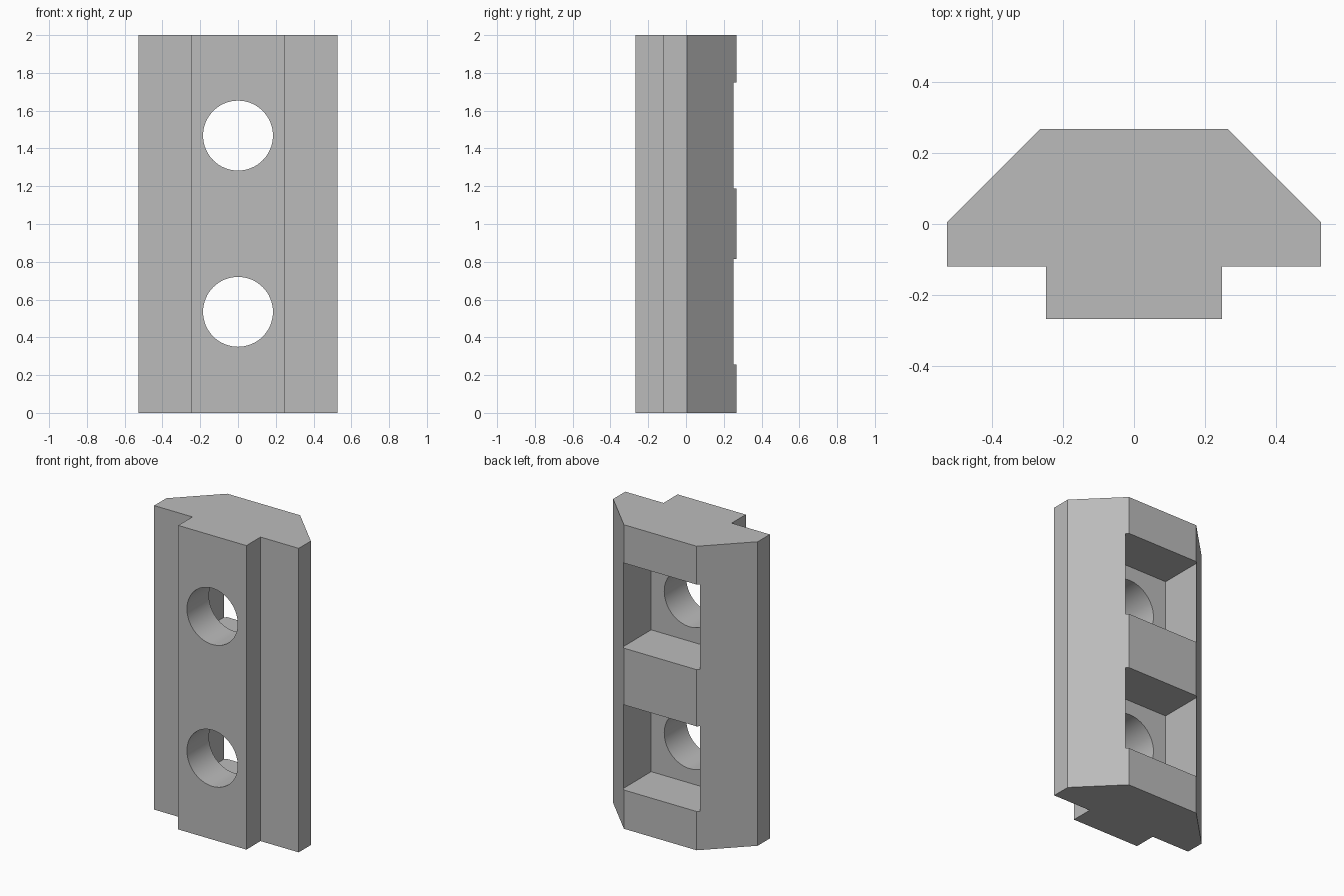
import bpy
import bmesh

# Remove the default cube
if "Cube" in bpy.data.objects:
    bpy.data.objects.remove(bpy.data.objects["Cube"], do_unlink=True)

HEIGHT = 2.0
HOLE_HEIGHTS = (0.535, 1.468)

steel = bpy.data.materials.new("grey_steel")
steel.use_nodes = True
colour = (0.5, 0.5, 0.5, 1)
steel.diffuse_color = colour
steel.node_tree.nodes["Principled BSDF"].inputs["Base Color"].default_value = colour


def cut(target, cutter):
    """Subtract a hidden cutter from the target."""
    cutter.hide_render = True
    mod = target.modifiers.new(cutter.name, "BOOLEAN")
    mod.operation = "DIFFERENCE"
    mod.solver = "EXACT"
    mod.object = cutter
    bpy.ops.object.select_all(action="DESELECT")
    bpy.context.view_layer.objects.active = target
    target.select_set(True)
    bpy.ops.object.modifier_apply(modifier=mod.name)
    bpy.data.objects.remove(cutter, do_unlink=True)


# Slot nut body: mirrored half profile extruded upwards
half = [(0.248, -0.267), (0.248, -0.12), (0.526, -0.12), (0.526, 0.006), (0.265, 0.267)]
profile = half + [(-x, y) for x, y in reversed(half)]
bm = bmesh.new()
base = bm.faces.new([bm.verts.new((x, y, 0)) for x, y in profile])
top = bmesh.ops.extrude_face_region(bm, geom=[base])["geom"]
bmesh.ops.translate(bm, vec=(0, 0, HEIGHT),
                    verts=[v for v in top if isinstance(v, bmesh.types.BMVert)])
bmesh.ops.recalc_face_normals(bm, faces=bm.faces)
mesh = bpy.data.meshes.new("slot_nut_body")
bm.to_mesh(mesh)
bm.free()
mesh.materials.append(steel)
body = bpy.data.objects.new("slot_nut_body", mesh)
bpy.context.collection.objects.link(body)

# Square pockets in the back and round holes through to the front
FLOOR, BACK, POCKET = -0.038, 0.5, 0.56
for z in HOLE_HEIGHTS:
    bpy.ops.mesh.primitive_cube_add(size=1, location=(0, (FLOOR + BACK) / 2, z))
    pocket = bpy.context.object
    pocket.name = "pocket_cutter"
    pocket.scale = (POCKET, BACK - FLOOR, POCKET)
    pocket.data.materials.append(steel)
    cut(body, pocket)
    bpy.ops.mesh.primitive_cylinder_add(vertices=64, radius=0.185, depth=0.5,
                                        location=(0, -0.2, z), rotation=(1.5708, 0, 0))
    hole = bpy.context.object
    hole.name = "hole_cutter"
    hole.data.materials.append(steel)
    cut(body, hole)

# Smooth the hole walls, keep the machined edges sharp
bpy.ops.object.select_all(action="DESELECT")
body.select_set(True)
bpy.context.view_layer.objects.active = body
bpy.ops.object.shade_smooth_by_angle(angle=0.5)
